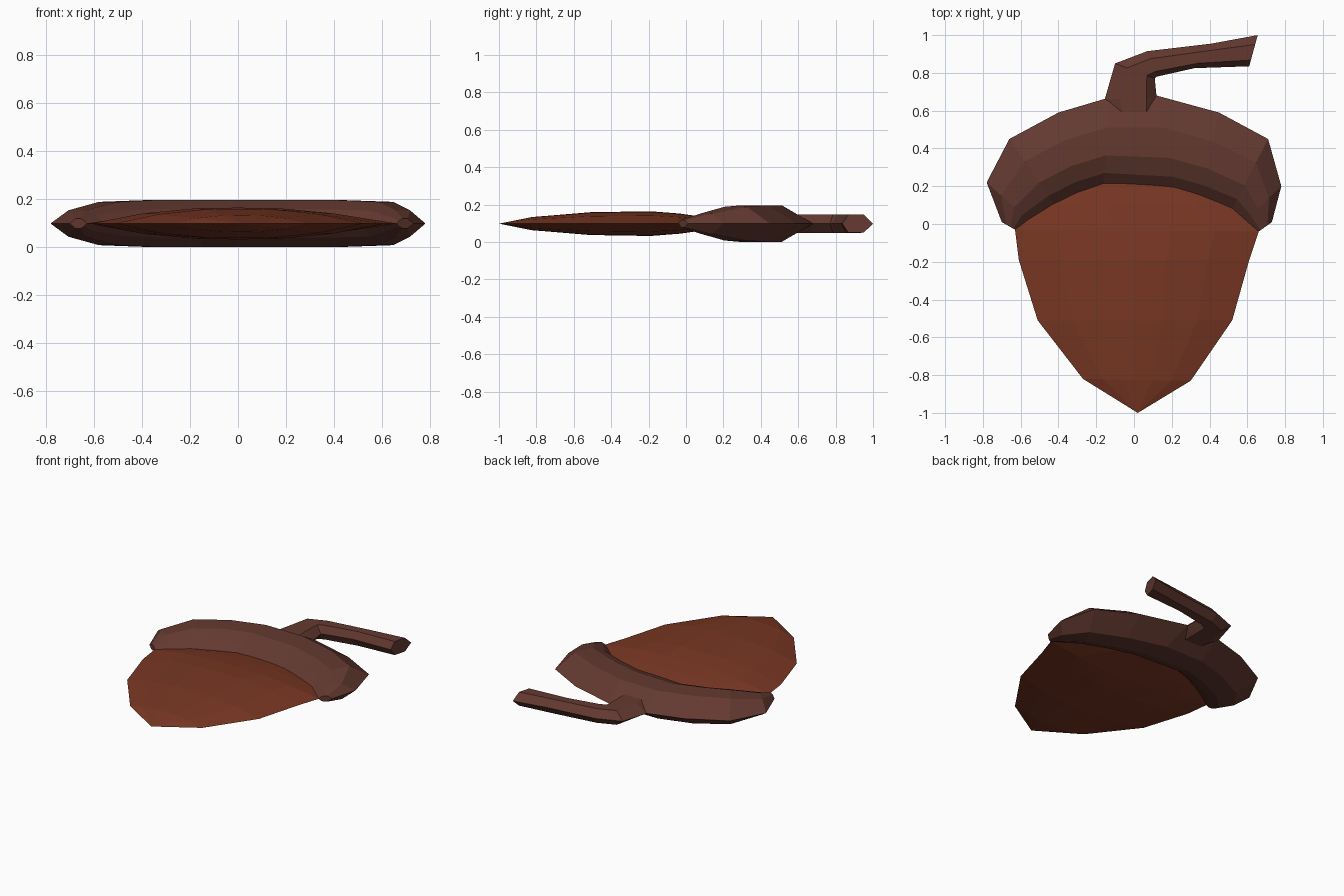
import bpy, bmesh
from mathutils import Vector

cube = bpy.data.objects.get("Cube")
if cube:
    bpy.data.objects.remove(cube, do_unlink=True)

MID = 0.098  # height of the flat symmetry plane


def material(name, rgb):
    mat = bpy.data.materials.new(name)
    mat.use_nodes = True
    mat.diffuse_color = (*rgb, 1)
    mat.node_tree.nodes["Principled BSDF"].inputs["Base Color"].default_value = (*rgb, 1)
    return mat


def pillow(name, columns, profile, mat):
    """Loft closed cross-sections; each column is (start, end, half thickness)."""
    bm = bmesh.new()
    loop = [(t, h) for t, h in profile] + [(t, -h) for t, h in profile[-2:0:-1]]
    rings = []
    for start, end, half in columns:
        a, b = Vector(start), Vector(end)
        rings.append([bm.verts.new((*a.lerp(b, t), MID + h * half)) for t, h in loop])
    n = len(loop)
    for r, s in zip(rings, rings[1:]):
        for i in range(n):
            j = (i + 1) % n
            bm.faces.new((r[i], r[j], s[j], s[i]))
    bm.faces.new(rings[0])
    bm.faces.new(rings[-1])
    bmesh.ops.remove_doubles(bm, verts=bm.verts, dist=0.0005)
    bmesh.ops.recalc_face_normals(bm, faces=bm.faces)
    mesh = bpy.data.meshes.new(name)
    bm.to_mesh(mesh)
    bm.free()
    mesh.materials.append(mat)
    obj = bpy.data.objects.new(name, mesh)
    bpy.context.collection.objects.link(obj)
    return obj


nut_brown = material("nut brown", (0.19, 0.038, 0.017))
cap_brown = material("cap brown", (0.125, 0.041, 0.030))

# Nut: rows from the pointed tip up to the edge hidden under the cap
pillow("nut", [
    ((0.02, -1.0), (0.02, -1.0), 0),
    ((-0.27, -0.82), (0.30, -0.83), 0.035),
    ((-0.51, -0.51), (0.52, -0.51), 0.061),
    ((-0.61, -0.19), (0.61, -0.19), 0.066),
    ((-0.63, -0.03), (0.66, -0.04), 0.054),
    ((-0.50, 0.10), (0.52, 0.10), 0.035),
    ((-0.20, 0.25), (0.25, 0.24), 0.008),
], [(0, 0), (0.18, 0.65), (0.36, 0.96), (0.5, 1), (0.64, 0.96), (0.82, 0.65), (1, 0)], nut_brown)

# Cap: crescent from left tip to right tip, inner edge to outer edge
pillow("cap", [
    ((-0.63, -0.03), (-0.70, 0.01), 0.02),
    ((-0.56, 0.02), (-0.78, 0.22), 0.055),
    ((-0.42, 0.10), (-0.66, 0.45), 0.09),
    ((-0.30, 0.16), (-0.40, 0.59), 0.098),
    ((-0.16, 0.205), (-0.13, 0.67), 0.098),
    ((0.22, 0.18), (0.12, 0.68), 0.098),
    ((0.36, 0.14), (0.45, 0.59), 0.098),
    ((0.52, 0.08), (0.71, 0.45), 0.09),
    ((0.59, 0.02), (0.78, 0.20), 0.055),
    ((0.66, -0.04), (0.73, 0.01), 0.02),
], [(0, 0), (0.14, 0.6), (0.34, 1), (0.66, 1), (1, 0)], cap_brown)

# Stem: rises from the cap and bends to the side
pillow("stem", [
    ((0.12, 0.58), (-0.14, 0.58), 0.05),
    ((0.12, 0.67), (-0.155, 0.66), 0.05),
    ((0.11, 0.77), (-0.10, 0.85), 0.05),
    ((0.12, 0.78), (0.07, 0.915), 0.05),
    ((0.32, 0.825), (0.41, 0.955), 0.05),
    ((0.61, 0.835), (0.655, 1.0), 0.048),
], [(0, 0), (0.2, 1), (0.7, 1), (1, 0)], cap_brown)
